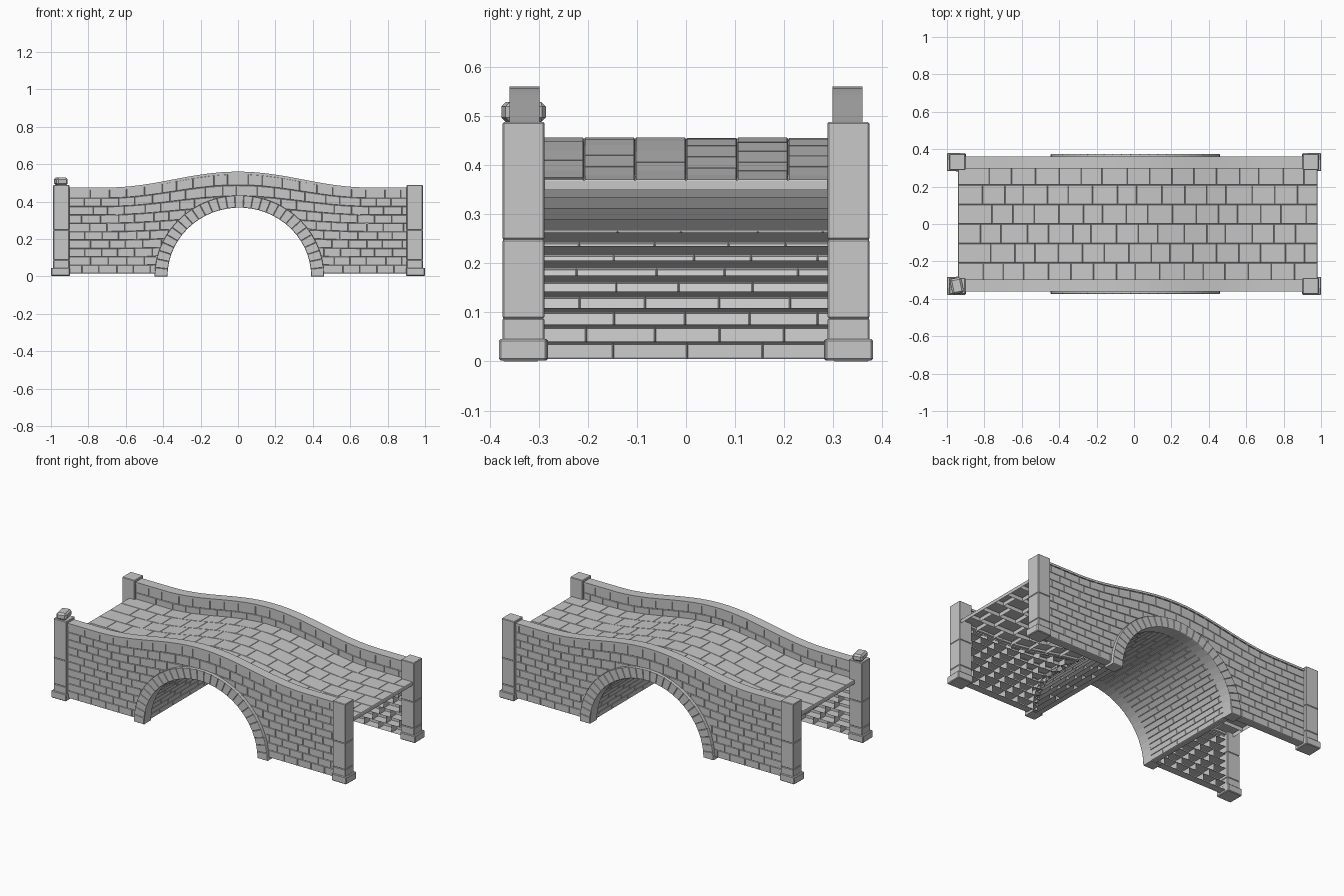
import bpy, bmesh, math, random
from mathutils import Vector, Matrix

random.seed(4)
cube = bpy.data.objects.get("Cube")
if cube:
    bpy.data.objects.remove(cube)

stone = bpy.data.materials.new("grey_stone")
stone.use_nodes = True
GREY = (0.58, 0.58, 0.58, 1)
stone.diffuse_color = GREY
bsdf = stone.node_tree.nodes["Principled BSDF"]
bsdf.inputs["Base Color"].default_value = GREY
bsdf.inputs["Roughness"].default_value = 0.9

# Main dimensions
CX = 0.007            # arch centre
SQUASH = 0.957        # arch height to half-width
RIM = 0.42            # wall stones stop here, behind the arch ring
WALL_TOP = 0.463


def bump(x):
    """Rise of the hump at x."""
    return 0.0425 * (1 + math.cos(math.pi * x / 0.7)) if abs(x) < 0.7 else 0


def top(x):
    return 0.475 + bump(x)


def arch_point(r, arc, y):
    a = arc / 0.388
    return Vector((CX - r * math.cos(a), y, r * math.sin(a) * SQUASH))


def finish(name, bm):
    bmesh.ops.recalc_face_normals(bm, faces=bm.faces)
    me = bpy.data.meshes.new(name)
    bm.to_mesh(me)
    bm.free()
    me.materials.append(stone)
    ob = bpy.data.objects.new(name, me)
    bpy.context.collection.objects.link(ob)
    return ob


def brick(bm, f, u0, u1, v0, v1, depth, bevel):
    """Open-backed stone with a chamfered front, placed by f(u, v, depth)."""
    rings = []
    for d, e in ((depth, 0), (0.003, 0), (0, bevel)):
        corners = ((u0 + e, v0 + e), (u1 - e, v0 + e), (u1 - e, v1 - e), (u0 + e, v1 - e))
        rings.append([bm.verts.new(f(u, v, d)) for u, v in corners])
    for a, b in zip(rings, rings[1:]):
        for i in range(4):
            j = (i + 1) % 4
            bm.faces.new((a[i], a[j], b[j], b[i]))
    bm.faces.new(rings[-1])


def masonry(name, f, u0, u1, v0, v1, rows, length, depth, bevel=0.002, skip=None, stagger=True):
    """Courses of staggered stones over a rectangle in (u, v)."""
    bm = bmesh.new()
    n = round((u1 - u0) / length)
    step = (u1 - u0) / n
    h = (v1 - v0) / rows
    for r in range(rows):
        cuts = [u0 + step * i for i in range(n + 1)]
        if stagger:
            shift = (r % 2) * step / 2
            cuts = [u0] + [c + shift + random.uniform(-0.12, 0.12) * step for c in cuts[1:-1]] + [u1]
        for a, b in zip(cuts, cuts[1:]):
            lo, hi = v0 + r * h, v0 + (r + 1) * h
            if not (skip and skip(a, b, lo, hi)):
                brick(bm, f, a, b, lo, hi, depth, bevel)
    return finish(name, bm)


# Side walls, inner parapets, copings and arch rings
def wall_xz(x, z):
    return x, z + bump(x) * (z / WALL_TOP) ** 2


def arch_radius(x, z):
    return math.hypot(x - CX, z / SQUASH)


def in_arch(a, b, lo, hi):
    return all(arch_radius(*wall_xz(x, z)) < RIM for x in (a, b) for z in (lo, hi))


for side, label in ((-1, "front"), (1, "back")):
    def wall(u, v, d):
        x, z = wall_xz(u, v)
        r = arch_radius(x, z)
        if r < RIM:
            x, z = CX + (x - CX) * RIM / r, z * RIM / r
        return Vector((x, side * (0.355 - d), z))

    def parapet(u, v, d):
        return Vector((u, side * (0.301 + d), top(u) - v))

    def coping(u, v, d):
        return Vector((u, side * v, top(u) - d))

    def ring(u, v, d):
        return arch_point(v, u, side * (0.373 - d))

    masonry(label + "_wall", wall, -0.92, 0.92, 0.015, WALL_TOP, 10, 0.092, 0.05, skip=in_arch)
    masonry(label + "_inner_parapet", parapet, -0.92, 0.92, 0.012, 0.118, 2, 0.1, 0.01)
    masonry(label + "_coping", coping, -0.92, 0.92, 0.298, 0.36, 1, 0.06, 0.014, 0, stagger=False)
    masonry(label + "_arch_ring", ring, 0, math.pi * 0.388, 0.384, 0.453, 1, 0.042, 0.07, stagger=False)


# Barrel vault under the arch
def vault(u, v, d):
    return arch_point(0.388 + d, v, u)


masonry("vault", vault, -0.355, 0.355, 0.005, math.pi * 0.388 - 0.005, 36, 0.142, 0.036)


# Walking deck
def deck(u, v, d):
    return Vector((u, v, top(u) - 0.104 - d))


masonry("deck", deck, -0.94, 0.98, -0.312, 0.312, 6, 0.12, 0.022)


# Corner posts made of stacked chamfered blocks
def block(bm, centre, size, turn=0, bevel=0.006):
    part = bmesh.new()
    bmesh.ops.create_cube(part, size=1)
    bmesh.ops.scale(part, vec=size, verts=part.verts)
    bmesh.ops.bevel(part, geom=part.edges[:], offset=bevel, segments=1, affect='EDGES')
    bmesh.ops.transform(part, matrix=Matrix.Translation(centre) @ Matrix.Rotation(turn, 4, 'Z'),
                        verts=part.verts)
    me = bpy.data.meshes.new("block_part")
    part.to_mesh(me)
    part.free()
    bm.from_mesh(me)
    bpy.data.meshes.remove(me)


for sx, xname in ((-1, "right"), (1, "left")):
    for sy, yname in ((-1, "front"), (1, "back")):
        bm = bmesh.new()
        x, y = sx * 0.945, sy * 0.331
        block(bm, (sx * 0.95, y, 0.024), (0.1, 0.098, 0.044), 0.02 * sx * sy, 0.004)
        levels = (0.04, 0.088, 0.248, 0.488)
        for lo, hi in zip(levels, levels[1:]):
            block(bm, (x, y, (lo + hi) / 2), (0.086, 0.085, hi - lo), 0, 0.003)
        finish(yname + "_" + xname + "_post", bm)

# Loose cap stone left on one post
bm = bmesh.new()
block(bm, (-0.947, -0.331, 0.508), (0.062, 0.084, 0.042), 0.2, 0.01)
finish("cap_stone", bm)
